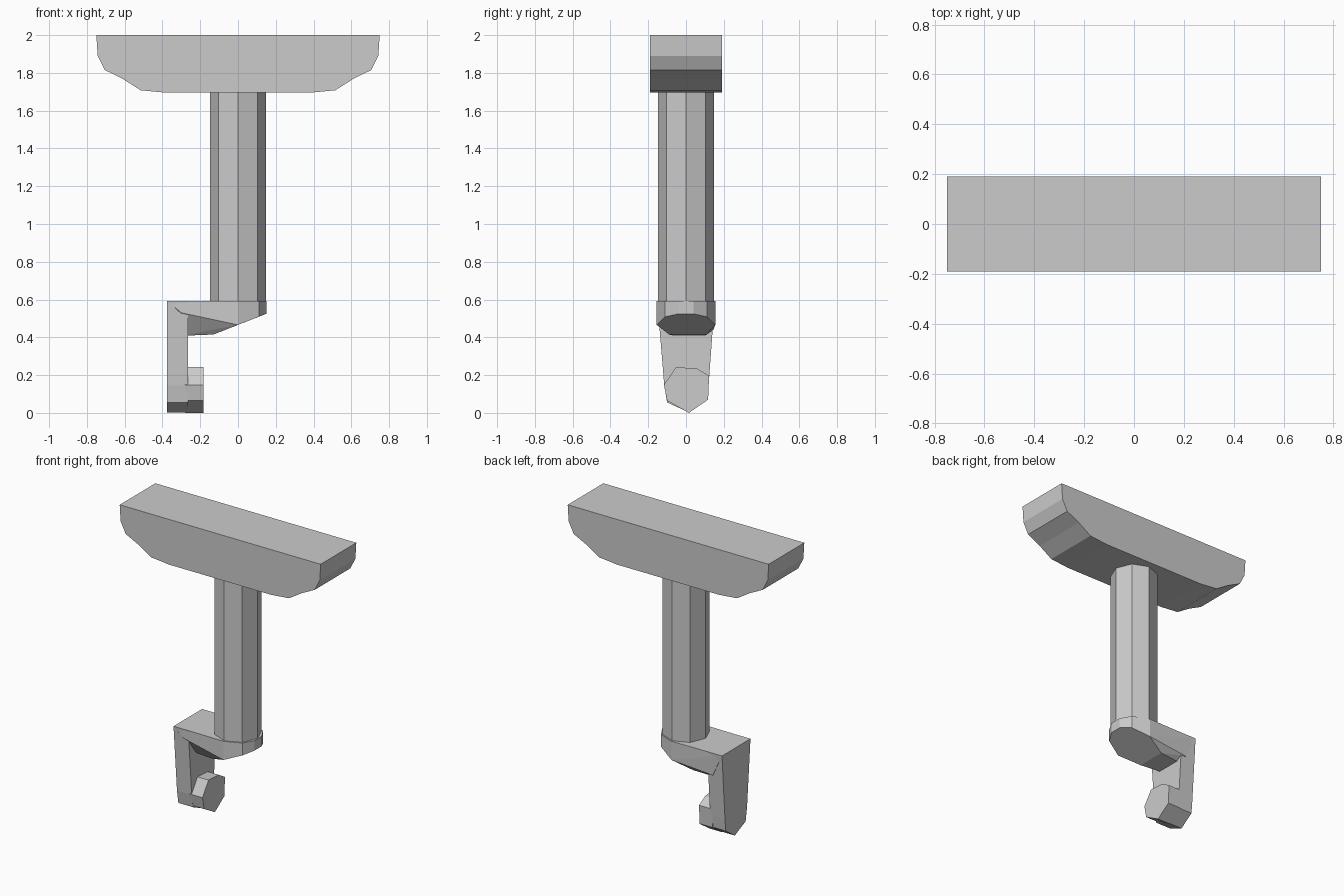
import bpy, bmesh, math

cube = bpy.data.objects.get("Cube")
if cube:
    bpy.data.objects.remove(cube, do_unlink=True)

grey = bpy.data.materials.new("plain_grey")
grey.use_nodes = True
grey.diffuse_color = (0.6, 0.6, 0.6, 1)
grey.node_tree.nodes["Principled BSDF"].inputs["Base Color"].default_value = (0.6, 0.6, 0.6, 1)


def finish(name, bm):
    bmesh.ops.recalc_face_normals(bm, faces=bm.faces)
    mesh = bpy.data.meshes.new(name)
    bm.to_mesh(mesh)
    bm.free()
    mesh.materials.append(grey)
    obj = bpy.data.objects.new(name, mesh)
    bpy.context.collection.objects.link(obj)
    return obj


def prism(name, ring_a, ring_b):
    """Join two matching rings of points into a closed solid."""
    bm = bmesh.new()
    a = [bm.verts.new(p) for p in ring_a]
    b = [bm.verts.new(p) for p in ring_b]
    bm.faces.new(a)
    bm.faces.new(b[::-1])
    for i in range(len(a)):
        j = (i + 1) % len(a)
        bm.faces.new((a[i], b[i], b[j], a[j]))
    return finish(name, bm)


def hull(name, points):
    """Faceted convex solid around the given corners."""
    bm = bmesh.new()
    for p in points:
        bm.verts.new(p)
    res = bmesh.ops.convex_hull(bm, input=bm.verts)
    bmesh.ops.delete(bm, geom=[v for v in res["geom_interior"] if isinstance(v, bmesh.types.BMVert)], context='VERTS')
    bmesh.ops.dissolve_limit(bm, angle_limit=math.radians(2), verts=bm.verts, edges=bm.edges)
    return finish(name, bm)


# Wide top block with curved lower corners
half = [(0.75, 2), (0.743, 1.89), (0.705, 1.815), (0.61, 1.768), (0.515, 1.708), (0.38, 1.695)]
profile = half + [(-x, z) for x, z in reversed(half)]
prism("top_block", [(x, -0.19, z) for x, z in profile], [(x, 0.19, z) for x, z in profile])

# Eight-sided shaft
ring = [(0.147 * math.cos(i * math.pi / 4), 0.147 * math.sin(i * math.pi / 4)) for i in range(8)]
prism("shaft", [(x, y, 0.58) for x, y in ring], [(x, y, 1.7) for x, y in ring])

# Bracket arm: flat top, rounded nose, sloping underside
plan = [(-0.375, 0.15), (0, 0.155), (0.11, 0.11), (0.15, 0.04)]
arm = [(x, s * y, 0.592) for x, y in plan for s in (-1, 1)]
arm += [(x, s * y, 0.466 + 0.39 * x) for x, y in plan[1:] for s in (-1, 1)]
arm += [(-0.13, -0.09, 0.415), (-0.13, 0.11, 0.415),
        (-0.3, -0.06, 0.408), (-0.3, 0.1, 0.408),
        (-0.3, -0.15, 0.53), (-0.3, 0.145, 0.44)]
hull("bracket_arm", arm)

# Upright plate tapering to a pointed foot
side = [(-0.152, 0.592), (-0.115, 0.144), (-0.1, 0.055), (0.015, 0.003),
        (0.112, 0.07), (0.12, 0.15), (0.152, 0.592)]
prism("bracket_plate", [(-0.375, y, z) for y, z in side], [(-0.265, y, z) for y, z in side])

# Seven-sided clamp lug at the foot
lug = [(0.015, 0), (0.117, 0.07), (0.122, 0.197), (0.058, 0.235),
       (-0.053, 0.242), (-0.117, 0.148), (-0.1, 0.065)]
prism("clamp_lug", [(-0.28, y, z) for y, z in lug], [(-0.183, y, z) for y, z in lug])
